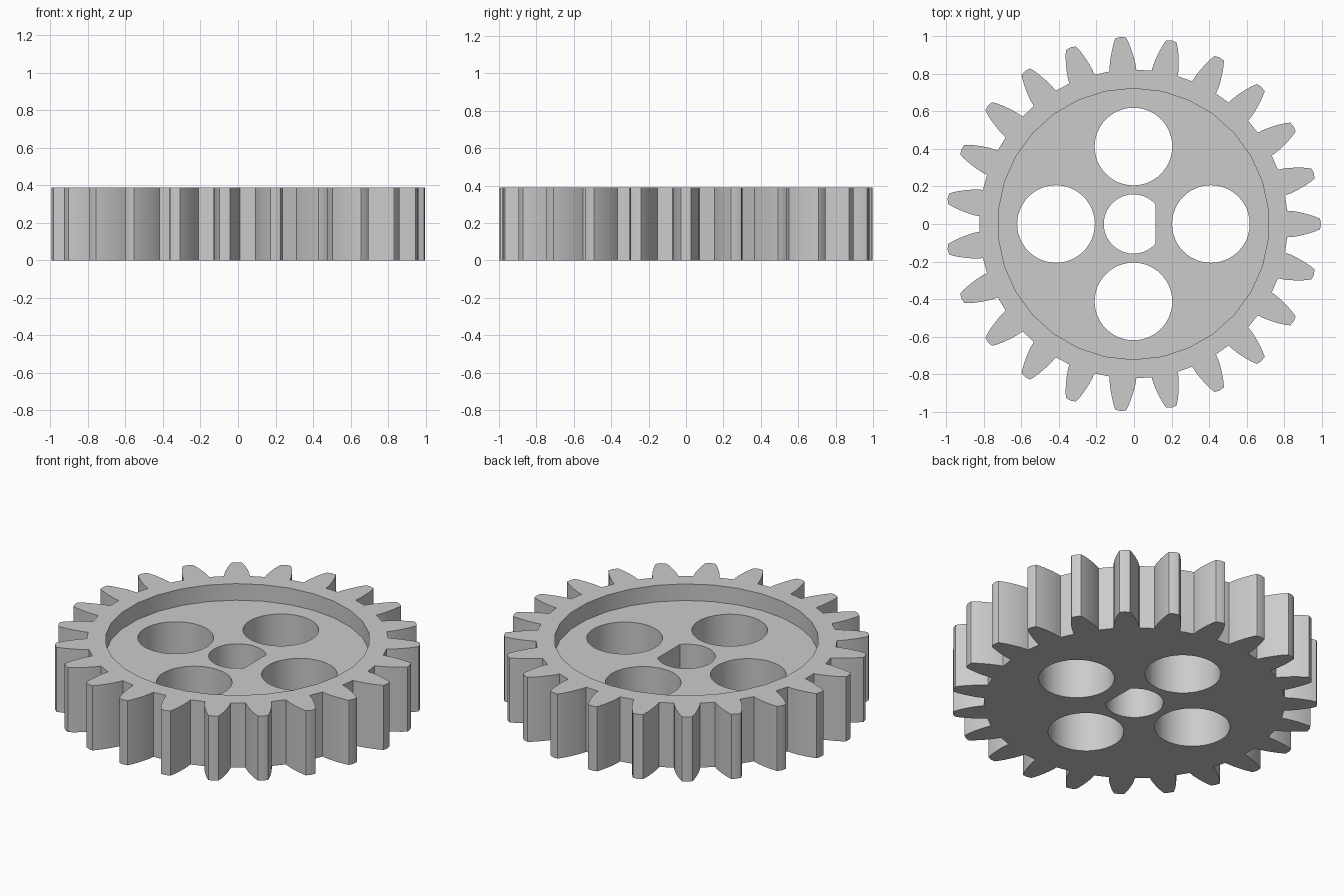
import bpy
import bmesh
import math

if "Cube" in bpy.data.objects:
    bpy.data.objects.remove(bpy.data.objects["Cube"])

TEETH = 23
HEIGHT = 0.39
FLOOR = 0.29          # height of the recessed web
CX = -0.003           # hub axis, so the toothed outline is centred

gray = bpy.data.materials.new("light gray")
gray.diffuse_color = (0.6, 0.6, 0.6, 1)
gray.use_nodes = True
gray.node_tree.nodes["Principled BSDF"].inputs["Base Color"].default_value = gray.diffuse_color


def prism(name, outline, z0, z1):
    """Extrude a closed outline from z0 to z1."""
    bm = bmesh.new()
    face = bm.faces.new([bm.verts.new((x + CX, y, z0)) for x, y in outline])
    ext = bmesh.ops.extrude_face_region(bm, geom=[face])
    top = [v for v in ext["geom"] if isinstance(v, bmesh.types.BMVert)]
    bmesh.ops.translate(bm, verts=top, vec=(0, 0, z1 - z0))
    bmesh.ops.recalc_face_normals(bm, faces=bm.faces)
    mesh = bpy.data.meshes.new(name)
    bm.to_mesh(mesh)
    bm.free()
    mesh.materials.append(gray)
    obj = bpy.data.objects.new(name, mesh)
    bpy.context.collection.objects.link(obj)
    return obj


def circle(r, n, cx=0.0, cy=0.0, start=0.0):
    return [(cx + r * math.cos(start + 2 * math.pi * i / n),
             cy + r * math.sin(start + 2 * math.pi * i / n)) for i in range(n)]


# Gear body: one tooth flank (radial distance, half width), mirrored and repeated
flank = [(0.82, 0.071), (0.85, 0.069), (0.88, 0.064), (0.91, 0.057),
         (0.94, 0.049), (0.97, 0.039), (0.995, 0.028)]
tooth = [(x, -w) for x, w in flank] + [(1.0, 0.0)] + [(x, w) for x, w in reversed(flank)]
outline = []
for i in range(TEETH):
    a = 2 * math.pi * i / TEETH
    c, s = math.cos(a), math.sin(a)
    outline += [(x * c - y * s, x * s + y * c) for x, y in tooth]
gear = prism("gear", outline, 0, HEIGHT)

# Cutters: top recess, four lightening holes, D-shaped shaft bore
cutters = [prism("recess_cutter", circle(0.723, 30, start=math.radians(6)), FLOOR, 0.6)]
for i in range(4):
    a = i * math.pi / 2
    hole = circle(0.207, 48, 0.413 * math.cos(a), 0.413 * math.sin(a))
    cutters.append(prism("hole_cutter", hole, -0.2, 0.7))
flat = math.acos(0.118 / 0.158)
bore = [(0.158 * math.cos(t), 0.158 * math.sin(t))
        for t in (flat + (2 * math.pi - 2 * flat) * i / 40 for i in range(41))]
cutters.append(prism("bore_cutter", bore, -0.2, 0.7))

# Cut, then remove the helpers
bpy.context.view_layer.objects.active = gear
for cutter in cutters:
    mod = gear.modifiers.new("cut", 'BOOLEAN')
    mod.operation = 'DIFFERENCE'
    mod.solver = 'EXACT'
    mod.object = cutter
    bpy.ops.object.modifier_apply(modifier=mod.name)
    bpy.data.objects.remove(cutter)

# Smooth curved walls, keep hard edges
bpy.ops.object.select_all(action='DESELECT')
gear.select_set(True)
bpy.ops.object.shade_smooth_by_angle(angle=math.radians(30))
